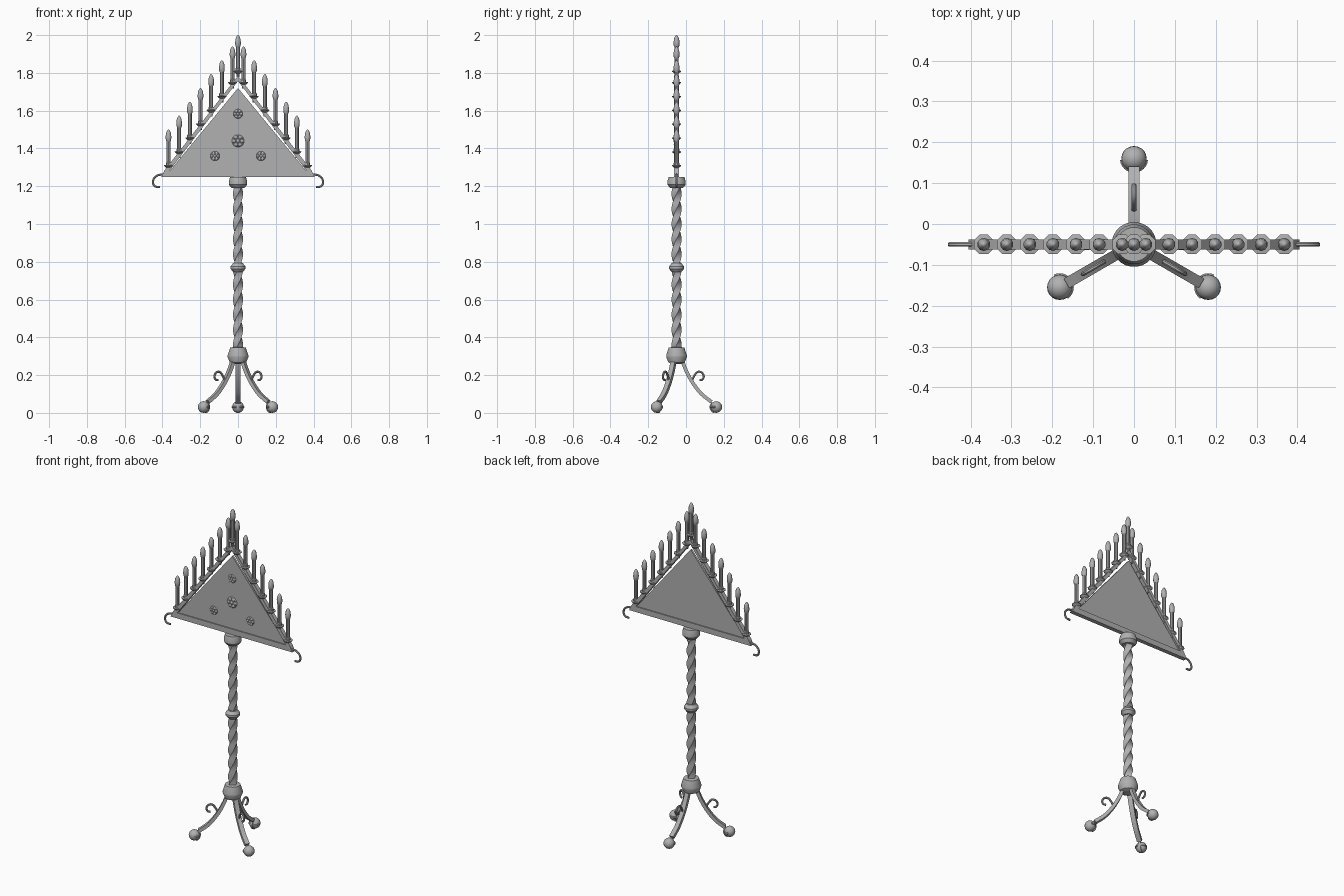
import bpy, bmesh, math
from mathutils import Matrix, Vector

if "Cube" in bpy.data.objects:
    bpy.data.objects.remove(bpy.data.objects["Cube"])

CY = -0.05  # depth of the stand's axis
metal = bpy.data.materials.new("grey_metal")
metal.diffuse_color = (0.44, 0.44, 0.44, 1)
metal.use_nodes = True
metal.node_tree.nodes["Principled BSDF"].inputs["Base Color"].default_value = metal.diffuse_color


def finish(name, bm, matrix=Matrix(), smooth=35):
    bmesh.ops.recalc_face_normals(bm, faces=bm.faces)
    mesh = bpy.data.meshes.new(name)
    bm.to_mesh(mesh)
    bm.free()
    mesh.materials.append(metal)
    ob = bpy.data.objects.new(name, mesh)
    ob.matrix_world = matrix
    bpy.context.collection.objects.link(ob)
    if smooth:
        bpy.ops.object.select_all(action='DESELECT')
        ob.select_set(True)
        bpy.context.view_layer.objects.active = ob
        bpy.ops.object.shade_smooth_by_angle(angle=math.radians(smooth))
    return ob


def skin(name, rings, matrix=Matrix(), smooth=35):
    """Join equal rings of points into a closed tube."""
    bm = bmesh.new()
    vr = [[bm.verts.new(p) for p in ring] for ring in rings]
    n = len(vr[0])
    for a, b in zip(vr, vr[1:]):
        for i in range(n):
            j = (i + 1) % n
            bm.faces.new((a[i], a[j], b[j], b[i]))
    bm.faces.new(vr[0])
    bm.faces.new(vr[-1])
    return finish(name, bm, matrix, smooth)


def lathe(name, profile, sides, loc, smooth=35, twist=0.0):
    rings = []
    for r, z in profile:
        rings.append([(r * math.cos(t), r * math.sin(t), z) for t in
                      (2 * math.pi * (i + 0.5) / sides + twist * z for i in range(sides))])
    return skin(name, rings, Matrix.Translation(loc), smooth)


def spline(pts, steps=4):
    """Smooth path through a few (x, z) points."""
    p = [Vector(q) for q in pts]
    p = [2 * p[0] - p[1]] + p + [2 * p[-1] - p[-2]]
    out = []
    for a, b, c, d in zip(p, p[1:], p[2:], p[3:]):
        for k in range(steps):
            t = k / steps
            out.append(0.5 * (2 * b + (c - a) * t + (2 * a - 5 * b + 4 * c - d) * t * t
                              + (3 * b - a - 3 * c + d) * t ** 3))
    return out + [p[-2]]


def sweep(name, path, width, thick, sides, matrix):
    """Sweep a section along a path in the local XZ plane; sizes are half sizes."""
    k = math.sqrt(2) if sides == 4 else 1
    rings = []
    for i, q in enumerate(path):
        t = (path[min(i + 1, len(path) - 1)] - path[max(i - 1, 0)]).normalized()
        ring = []
        for s in range(sides):
            a = 2 * math.pi * (s + 0.5) / sides
            u, v = k * thick * math.cos(a), k * width * math.sin(a)
            ring.append((q.x - t.y * u, v, q.y + t.x * u))
        rings.append(ring)
    return skin(name, rings, matrix)


def plate(name, outline, y0, y1, hole=None):
    """Flat plate in XZ; with a hole outline of equal length it becomes a frame."""
    bm = bmesh.new()

    def loop(pts, y):
        return [bm.verts.new((x, y, z)) for x, z in pts]
    a, b = loop(outline, y0), loop(outline, y1)
    n = len(outline)
    if hole:
        c, d = loop(hole, y0), loop(hole, y1)
        strips = [(a, b), (b, d), (d, c), (c, a)]
    else:
        bm.faces.new(a)
        bm.faces.new(b)
        strips = [(a, b)]
    for p, q in strips:
        for i in range(n):
            j = (i + 1) % n
            bm.faces.new((p[i], p[j], q[j], q[i]))
    return finish(name, bm, smooth=0)


def spin(angle):
    return Matrix.Translation((0, CY, 0)) @ Matrix.Rotation(angle, 4, 'Z')


def ball(name, r, loc, scale=(1, 1, 1), seg=20):
    bm = bmesh.new()
    bmesh.ops.create_uvsphere(bm, u_segments=seg, v_segments=seg // 2, radius=r)
    bmesh.ops.scale(bm, vec=scale, verts=bm.verts)
    return finish(name, bm, Matrix.Translation(loc), 60)


def arc(r, a0, a1, n=12):
    return [Vector((r * math.cos(math.radians(a0 + (a1 - a0) * i / n)),
                    r * math.sin(math.radians(a0 + (a1 - a0) * i / n)))) for i in range(n + 1)]


# Twisted square post
lathe("twisted_post", [(0.0265, 0.32 + 0.01 * i) for i in range(90)], 4, (0, CY, 0),
      smooth=30, twist=math.pi / 2 / 0.08)

# Collars on the post
lathe("top_collar", [(0.034, 1.19), (0.049, 1.208), (0.049, 1.226), (0.042, 1.25)], 20, (0, CY, 0))
lathe("middle_collar", [(0.026, 0.745), (0.04, 0.763), (0.04, 0.775), (0.026, 0.793)], 20, (0, CY, 0))
lathe("bottom_collar", [(0.028, 0.26), (0.044, 0.268), (0.055, 0.295), (0.055, 0.305),
                        (0.042, 0.345), (0.026, 0.348)], 24, (0, CY, 0))

# Three curved legs with scrolls, ball feet and claws
leg_path = spline([(0.028, 0.285), (0.048, 0.23), (0.082, 0.165), (0.13, 0.102), (0.185, 0.058)])
scroll_path = spline([(0.078, 0.165), (0.094, 0.197), (0.112, 0.217), (0.133, 0.214),
                      (0.144, 0.195), (0.137, 0.177), (0.122, 0.173)])
for i in range(3):
    m = spin(math.radians(90 + 120 * i))
    foot = m @ Matrix.Translation((0.21, 0, 0.031))
    sweep("leg", leg_path, 0.0135, 0.0095, 4, m)
    sweep("leg_scroll", scroll_path, 0.006, 0.006, 8, m)
    ball("ball_foot", 0.031, foot.translation)
    sweep("claw_band", arc(0.031, 95, 265), 0.005, 0.004, 6,
          foot @ Matrix.Rotation(math.pi / 2, 4, 'X'))
    sweep("claw_tongue", arc(0.031, 130, 250), 0.007, 0.004, 4, foot)

# Triangular frame and its panel
plate("triangle_frame", [(-0.405, 1.25), (0.405, 1.25), (0.39, 1.283), (0, 1.785), (-0.39, 1.283)],
      CY - 0.0125, CY + 0.0125,
      hole=[(-0.362, 1.283), (0.362, 1.283), (0.355, 1.292), (0, 1.757), (-0.355, 1.292)])
plate("panel", [(-0.362, 1.28), (0.362, 1.28), (0, 1.72)], CY - 0.006, CY + 0.006)

# Hooks at both ends of the frame
hook_path = spline([(0.385, 1.262), (0.422, 1.259), (0.445, 1.241), (0.45, 1.217),
                    (0.439, 1.199), (0.414, 1.196)])
for a in (0, math.pi):
    sweep("side_hook", hook_path, 0.006, 0.006, 8, spin(a))

# Rosettes on the front of the panel
for x, z, r in ((0, 1.44, 0.034), (0, 1.583, 0.026), (-0.122, 1.36, 0.026), (0.122, 1.36, 0.026)):
    y = CY - 0.007
    base = lathe("rosette_disc", [(r, -0.002), (r * 0.85, 0.003)], 16, (x, y, z))
    base.matrix_world = Matrix.Translation((x, y, z)) @ Matrix.Rotation(math.pi / 2, 4, 'X')
    ball("rosette_centre", r * 0.3, (x, y - 0.003, z), (1, 0.6, 1), 10)
    for k in range(6):
        t = k * math.pi / 3
        ball("rosette_petal", r * 0.3, (x + 0.64 * r * math.cos(t), y - 0.003,
                                        z + 0.64 * r * math.sin(t)), (1, 0.5, 1), 8)

# Fifteen candles climbing both slopes: octagonal drip dish, stick and flame bulb
dish = [(0.008, -0.03), (0.010, -0.012), (0.026, 0.0), (0.026, 0.004), (0.012, 0.006)]
stick = [(0.015, 0.004), (0.015, 0.016), (0.0115, 0.02), (0.0115, 0.13)]
flame = [(0.009, 0.126), (0.015, 0.138), (0.016, 0.155), (0.013, 0.175), (0.007, 0.188), (0.002, 0.193)]
spots = [(0, 1.807)]
for k in range(7):
    spots += [(s * (0.029 + 0.0565 * k), 1.747 - 0.0733 * k) for s in (-1, 1)]
for x, z in spots:
    lathe("drip_dish", dish, 8, (x, CY, z), smooth=0)
    lathe("candle_stick", stick, 10, (x, CY, z))
    lathe("flame_bulb", flame, 10, (x, CY, z), 50)
